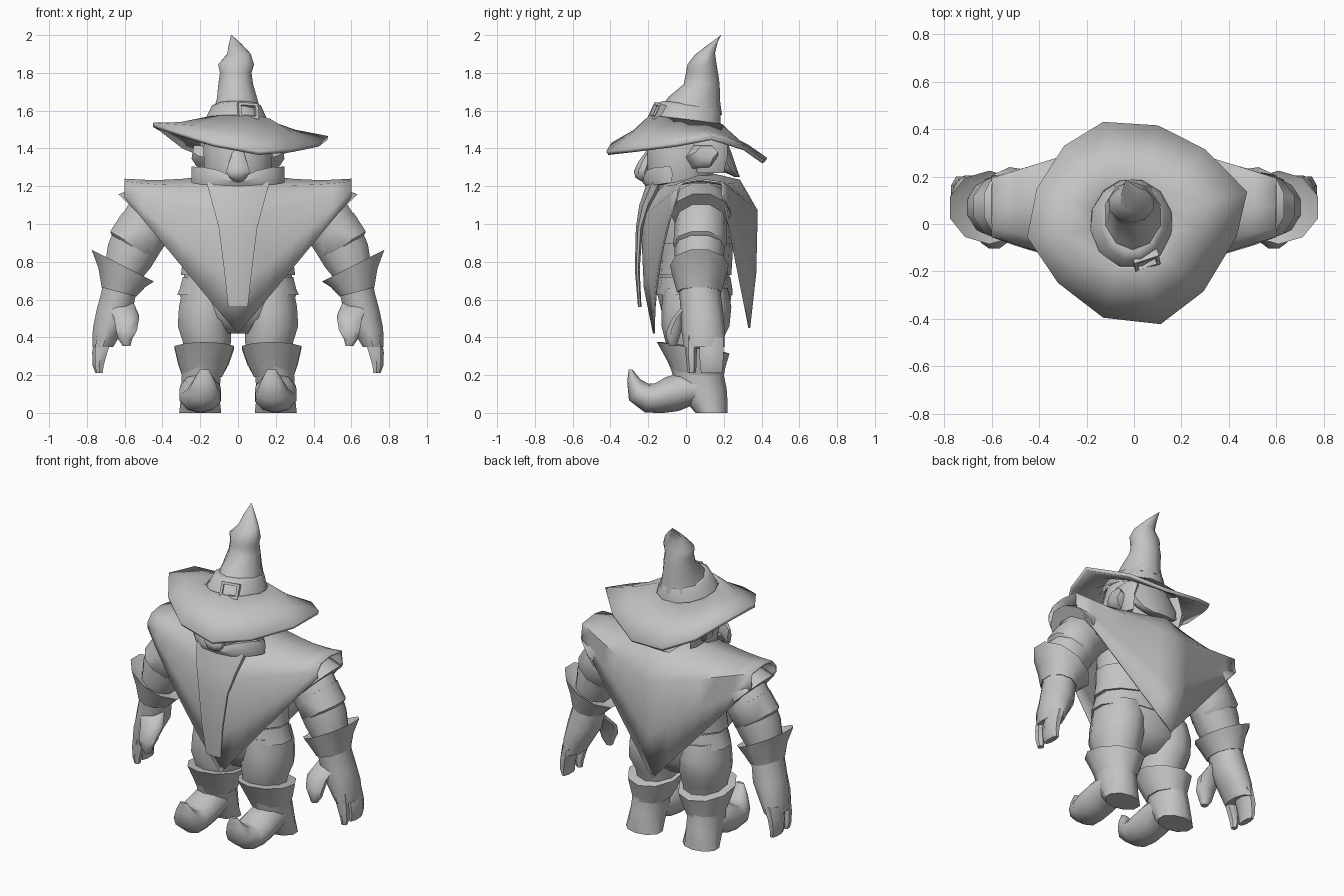
import bpy, bmesh, math
from mathutils import Vector, Euler

grey = bpy.data.materials.new("plain grey")
grey.diffuse_color = (0.55, 0.55, 0.55, 1)


def skin(name, rows, closed=True, caps=True, mirror=False, thick=0):
    """Bridge rows of points into one surface."""
    bm = bmesh.new()
    vs = [[bm.verts.new(p) for p in row] for row in rows]
    n = len(vs[0])
    for a, b in zip(vs, vs[1:]):
        for i in range(n if closed else n - 1):
            j = (i + 1) % n
            bm.faces.new((a[i], a[j], b[j], b[i]))
    if caps:
        bm.faces.new(vs[0])
        bm.faces.new(vs[-1])
    bmesh.ops.recalc_face_normals(bm, faces=bm.faces)
    me = bpy.data.meshes.new(name)
    bm.to_mesh(me)
    bm.free()
    me.materials.append(grey)
    ob = bpy.data.objects.new(name, me)
    bpy.context.collection.objects.link(ob)
    if thick:
        m = ob.modifiers.new("thickness", 'SOLIDIFY')
        m.thickness, m.offset = thick, 0
    if mirror:
        ob.modifiers.new("mirror", 'MIRROR')
    bpy.context.view_layer.objects.active = ob
    ob.select_set(True)
    bpy.ops.object.shade_smooth_by_angle(angle=math.radians(50))
    ob.select_set(False)
    return ob


def ring(r, n):
    x, y, z, rx, ry, tx, ty = (tuple(r) + (0, 0))[:7]
    rot = Euler((math.radians(tx), math.radians(ty), 0)).to_matrix()
    return [Vector((x, y, z)) + rot @ Vector((rx * math.cos(a), ry * math.sin(a), 0))
            for a in (2 * math.pi * (i + 0.5) / n for i in range(n))]


def tube(name, rings, n=10, **kw):
    """Loft of ellipses: x, y, z, radius x, radius y, tilt about x, tilt about y."""
    return skin(name, [ring(r, n) for r in rings], **kw)


def lerp(a, b, t):
    return a + (b - a) * t


# Hat brim: uneven twelve-sided edge rising into the crown
edge = [(.475, .135, 1.455), (.30, .31, 1.40), (.10, .41, 1.33), (-.13, .425, 1.34),
        (-.295, .325, 1.41), (-.41, .147, 1.50), (-.45, -.055, 1.525), (-.32, -.245, 1.48),
        (-.13, -.39, 1.42), (.11, -.417, 1.375), (.29, -.28, 1.39), (.43, -.05, 1.42)]
inner = []
for x, y, z in edge:
    a = math.atan2(y, x)
    inner.append((-.01 + .175 * math.cos(a), .19 * math.sin(a), 1.545 - .025 * math.sin(a)))
mid = [(lerp(e[0], i[0], .55), lerp(e[1], i[1], .55), lerp(e[2], i[2], .5) - .008)
       for e, i in zip(edge, inner)]
skin("hat_brim", [edge, mid, inner], caps=False, thick=.022)

# Hat band, crooked cone and buckle
tube("hat_band", [(-.01, 0, 1.53, .178, .193, -8), (-.008, .018, 1.62, .135, .172, -8),
                  (-.006, .03, 1.632, .115, .15, -8)], 12)
tube("hat_cone", [(-.005, .03, 1.6, .13, .162, -8), (-.005, .045, 1.66, .112, .137, -6),
                  (-.012, .083, 1.74, .097, .095), (-.012, .085, 1.80, .088, .085),
                  (-.01, .085, 1.845, .1, .077), (.005, .1, 1.9, .065, .054, 5),
                  (-.015, .135, 1.95, .035, .035, 20), (-.035, .185, 2.0, .002, .002, 30)], 10)


def frame(w, h, d):
    rot = Euler((math.radians(-24), math.radians(4), math.radians(18))).to_matrix()
    return [Vector((.052, -.155, 1.595)) + rot @ Vector((sx * w, d, sz * h))
            for sx, sz in ((-1, -1), (1, -1), (1, 1), (-1, 1))]


skin("hat_buckle", [frame(.055, .045, .02), frame(.055, .045, -.015), frame(.04, .03, -.015),
                    frame(.04, .03, .02)], caps=False)

# Head, nose, moustache, ears and hair
tube("head", [(0, -.0, 1.12, .13, .13), (0, -.03, 1.2, .17, .17), (0, -.03, 1.3, .185, .18),
              (0, -.02, 1.4, .19, .19), (0, 0, 1.53, .165, .18)], 12)
tube("nose", [(0, -.19, 1.39, .03, .02), (0, -.215, 1.33, .05, .04), (0, -.235, 1.28, .068, .045),
              (0, -.235, 1.245, .05, .035), (0, -.22, 1.222, .015, .01)], 8)
tube("moustache", [(0, -.2, 1.22, .022, .03, 0, 90), (.1, -.195, 1.245, .045, .03, 0, 90),
                   (.19, -.14, 1.255, .055, .03, 0, 90), (.245, -.09, 1.26, .05, .02, 0, 90)],
     6, mirror=True)
tube("ear", [(.16, .07, 1.35, .065, .08, 0, 90), (.21, .09, 1.36, .065, .08, 0, 80),
             (.24, .11, 1.38, .04, .06, 0, 80)], 6, mirror=True)
tube("side_hair", [(.15, .12, 1.46, .05, .1), (.18, .13, 1.36, .04, .09),
                   (.17, .13, 1.27, .02, .07)], 6, mirror=True)
tube("back_hair", [(0, .12, 1.48, .15, .08), (0, .16, 1.38, .17, .08), (0, .22, 1.29, .13, .05),
                   (0, .27, 1.25, .08, .015)], 10)

# Long beard panel hanging in front of the cape
tube("beard", [(0, -.16, 1.22, .18, .05), (0, -.215, 1.1, .145, .035), (0, -.247, .98, .11, .02),
               (0, -.258, .76, .08, .014), (0, -.245, .56, .056, .01)], 8)


# Cape: pointed front and back, draped over both shoulders
def cape_section(x):
    s = abs(x) / .6
    zf, zb = lerp(.42, 1.14, s), lerp(.45, 1.13, s)
    zs = lerp(1.03, 1.18, s)
    zt = 1.235 + .045 * (1 - s) ** 2 - .05 * s * (1 - s)
    yf, yb = lerp(-.235, -.05, s), lerp(.375, .19, s)
    bf, bb = lerp(-.17, -.05, s) - .12 * s * (1 - s), lerp(.335, .2, s)
    pts = [(bf, zf), (lerp(bf, yf, .75), lerp(zf, zs, .4)), (yf, zs), (lerp(yf, .07, .3), lerp(zs, zt, .75)),
           (.07, zt), (lerp(yb, .07, .3), lerp(zs, zt, .8)), (yb, zs + .04),
           (lerp(bb, yb, .8), lerp(zb, zs, .5)), (bb, zb)]
    return [(x, y, z) for y, z in pts]


skin("cape", [cape_section(i / 10) for i in range(-6, 7)], closed=False, caps=False, thick=.01)

# Torso, tunic hem and belt
tube("torso", [(0, .05, .42, .1, .1), (0, .05, .5, .25, .17), (0, .045, .62, .315, .195),
               (0, .045, .74, .29, .185), (0, .05, .95, .29, .195), (0, .07, 1.12, .32, .18),
               (0, .06, 1.22, .2, .13)], 14)
tube("tunic_hem", [(0, .045, .73, .31, .195), (0, .05, .81, .3, .195), (0, .05, .9, .3, .2)], 14)
tube("belt", [(0, .045, .625, .33, .2), (0, .045, .66, .315, .2), (0, .045, .72, .3, .19)], 14)

# Legs and boots
tube("leg", [(.165, .04, .30, .12, .13), (.165, .04, .38, .135, .15), (.178, .05, .46, .148, .18),
             (.17, .055, .56, .15, .185), (.16, .05, .66, .14, .17)], 10, mirror=True)
tube("boot_cuff", [(.165, .04, .35, .13, .15, -9), (.178, .038, .345, .165, .195, -9),
                   (.183, .055, .26, .14, .155, -6), (.19, .068, .19, .11, .13)], 10, mirror=True)
tube("boot_shaft", [(.2, .135, 0, .117, .085), (.2, .11, .06, .11, .11), (.197, .08, .13, .107, .135),
                    (.195, .065, .2, .108, .135), (.185, .055, .28, .12, .15)], 10, mirror=True)
tube("boot_toe", [(.2, .12, .12, .095, .085, 90), (.2, .035, .125, .107, .085, 90),
                  (.2, -.04, .11, .113, .1, 90), (.2, -.12, .093, .115, .095, 85),
                  (.195, -.19, .08, .108, .082, 70), (.185, -.25, .11, .088, .068, 40),
                  (.18, -.276, .17, .06, .036, 12), (.178, -.294, .23, .025, .01)], 10, mirror=True)

# Arms with short flared sleeve
tube("arm", [(.36, .08, 1.1, .13, .13, 0, -50), (.46, .08, 1.03, .15, .14, 0, -42),
             (.525, .075, .93, .145, .135, 0, -32), (.575, .07, .83, .135, .13, 0, -28),
             (.62, .07, .72, .1, .11, 0, -22)], 10, mirror=True)
tube("sleeve", [(.38, .08, 1.13, .12, .14, 0, -50), (.46, .08, 1.09, .14, .15, 0, -47),
                (.525, .08, 1.05, .16, .16, 0, -45)], 10, mirror=True)
tube("sleeve_fold", [(.5, .078, .98, .145, .137, 0, -36), (.555, .073, .89, .148, .142, 0, -30),
                     (.56, .073, .87, .125, .12, 0, -30)], 10, mirror=True)

# Gloves: flared cuff, palm, fingers and thumb
tube("glove_cuff", [(.605, .07, .755, .13, .125, 0, -26), (.61, .07, .78, .195, .155, 0, -27),
                    (.615, .07, .715, .14, .14, 0, -22), (.63, .07, .64, .1, .118, 0, -15)],
     10, mirror=True)
tube("glove_palm", [(.62, .07, .70, .1, .11, 0, -18), (.635, .075, .62, .095, .11, 0, -12),
                    (.655, .085, .53, .1, .112, 0, -8), (.69, .09, .44, .083, .115, 0, -4),
                    (.715, .097, .35, .058, .108)], 10, mirror=True)
tube("glove_fingers", [(.71, .135, .4, .055, .07), (.735, .135, .32, .04, .07),
                       (.742, .135, .25, .03, .065), (.737, .135, .212, .02, .06)], 8, mirror=True)
tube("glove_index", [(.705, .03, .41, .05, .035), (.725, .027, .32, .038, .03),
                     (.735, .03, .25, .027, .026), (.732, .03, .212, .018, .02)], 6, mirror=True)
tube("glove_thumb", [(.625, .03, .58, .075, .065, 20), (.59, -.03, .51, .072, .055, 20),
                     (.59, -.062, .44, .06, .045, 10), (.598, -.07, .39, .04, .035),
                     (.59, -.07, .355, .022, .02)], 8, mirror=True)
